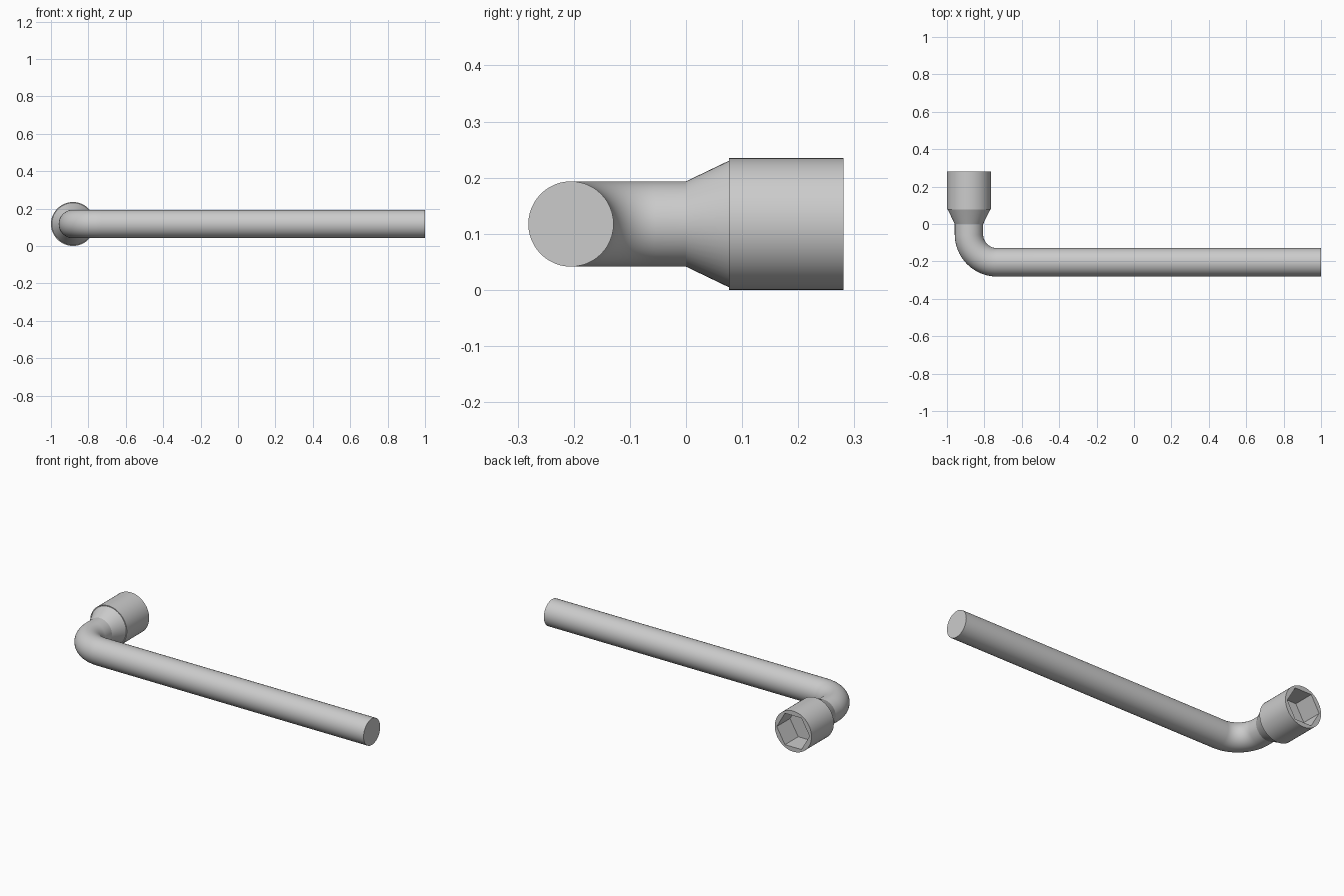
import bpy, bmesh
from math import sin, cos, pi, radians
from mathutils import Vector

if "Cube" in bpy.data.objects:
    bpy.data.objects.remove(bpy.data.objects["Cube"])

N = 48                       # points around every ring (multiple of 6)
CX, CZ = -0.8825, 0.1175     # socket axis
ROD = 0.076                  # rod radius
BEND = 0.15                  # bend radius of the centre line
BX, BY = CX + BEND, -0.055   # bend centre

bm = bmesh.new()


def hex_scale(a):
    """Distance to the side of a unit hexagon in direction a."""
    return cos(pi / 6) / cos(a % (pi / 3) - pi / 6)


def ring(x, y, turn, radius, hexagon=False):
    u = Vector((cos(turn), sin(turn), 0))
    pts = []
    for i in range(N):
        a = 2 * pi * i / N
        r = radius * (hex_scale(a) if hexagon else 1)
        pts.append(bm.verts.new(Vector((x, y, CZ)) + r * (cos(a) * u + Vector((0, 0, sin(a) )))))
    return pts


# Handle end and straight rod
rings = [ring(1.0, BY - BEND, pi / 2, ROD)]

# Right-angle bend
STEPS = 20
for k in range(STEPS, -1, -1):
    t = pi / 2 * k / STEPS
    rings.append(ring(BX - BEND * cos(t), BY - BEND * sin(t), t, ROD))

# Conical neck, socket barrel
for y, r in ((0.0, ROD), (0.077, 0.113), (0.077, 0.1175), (0.281, 0.1175)):
    rings.append(ring(CX, y, 0, r))

# Hexagonal recess: rim edge, then floor
for y in (0.281, 0.16):
    rings.append(ring(CX, y, 0, 0.105, True))

# Skin the rings and close both ends
for a, b in zip(rings, rings[1:]):
    for i in range(N):
        j = (i + 1) % N
        bm.faces.new((a[i], a[j], b[j], b[i]))
bm.faces.new(rings[0])
bm.faces.new(rings[-1])
bmesh.ops.recalc_face_normals(bm, faces=bm.faces)

mesh = bpy.data.meshes.new("socket_wrench")
bm.to_mesh(mesh)
bm.free()
wrench = bpy.data.objects.new("socket_wrench", mesh)
bpy.context.collection.objects.link(wrench)
bpy.context.view_layer.objects.active = wrench
wrench.select_set(True)
bpy.ops.object.shade_smooth_by_angle(angle=radians(20))
